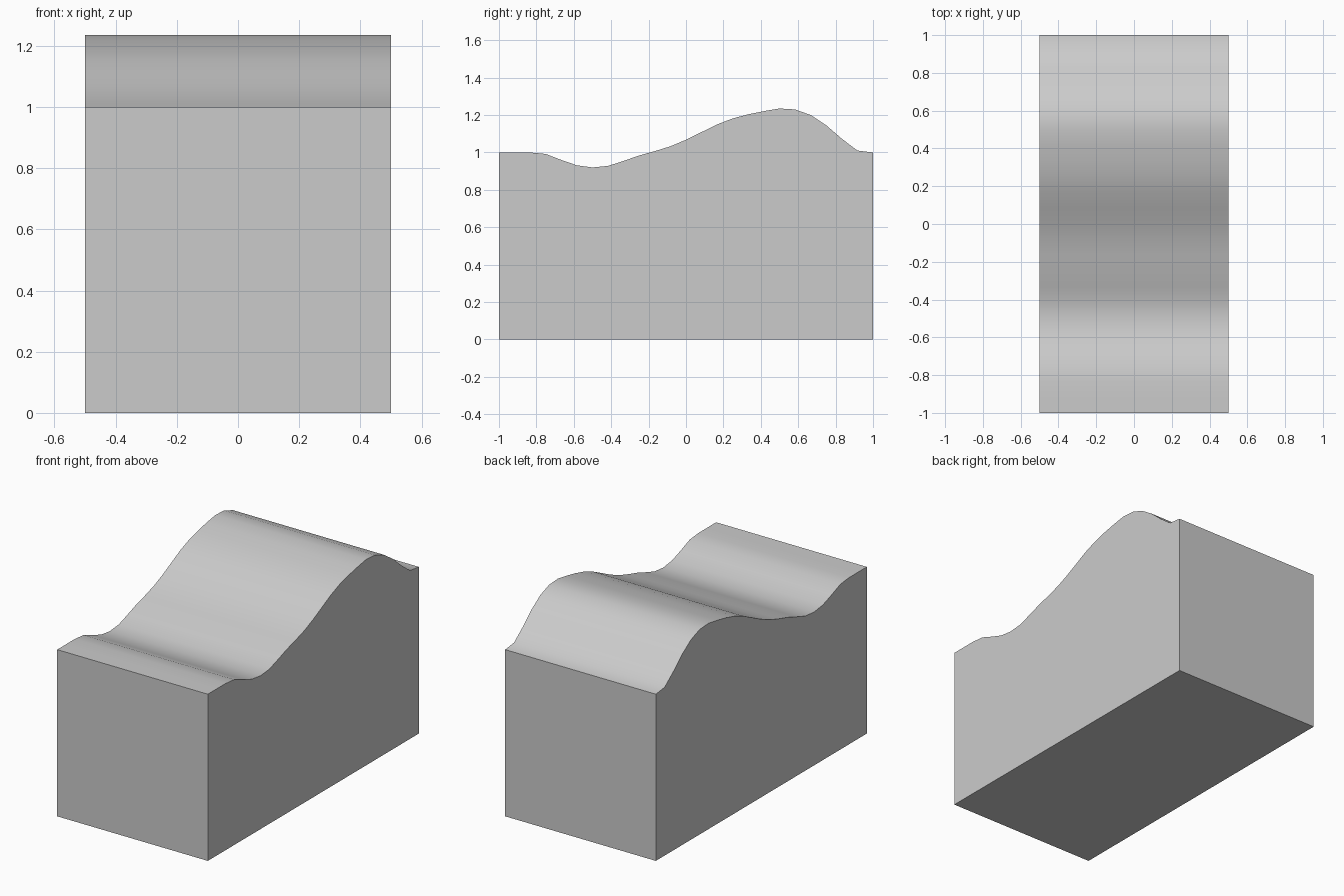
import bpy, bmesh, math

if "Cube" in bpy.data.objects:
    bpy.data.objects.remove(bpy.data.objects["Cube"])

# Heights of the wavy top, evenly spaced from front (y=-1) to back (y=1)
heights = [1.0, 1.0, 1.0, 0.992, 0.96, 0.931, 0.92, 0.928, 0.955, 0.984, 1.007, 1.033,
           1.068, 1.109, 1.15, 1.182, 1.204, 1.221, 1.235, 1.23, 1.2, 1.145, 1.073, 1.01, 1.0]
n = len(heights) - 1
profile = [(-1, 0)] + [(-1 + 2 * i / n, z) for i, z in enumerate(heights)] + [(1, 0)]

# Block: side profile extruded across the width
bm = bmesh.new()
side = bm.faces.new([bm.verts.new((-0.5, y, z)) for y, z in profile])
ext = bmesh.ops.extrude_face_region(bm, geom=[side], use_keep_orig=True)
moved = [v for v in ext["geom"] if isinstance(v, bmesh.types.BMVert)]
bmesh.ops.translate(bm, verts=moved, vec=(1, 0, 0))
bmesh.ops.recalc_face_normals(bm, faces=bm.faces)

mesh = bpy.data.meshes.new("wavy_block")
bm.to_mesh(mesh)
bm.free()
block = bpy.data.objects.new("wavy_block", mesh)
bpy.context.collection.objects.link(block)

# Smooth wave, sharp block edges
bpy.context.view_layer.objects.active = block
block.select_set(True)
bpy.ops.object.shade_smooth_by_angle(angle=math.radians(45))
